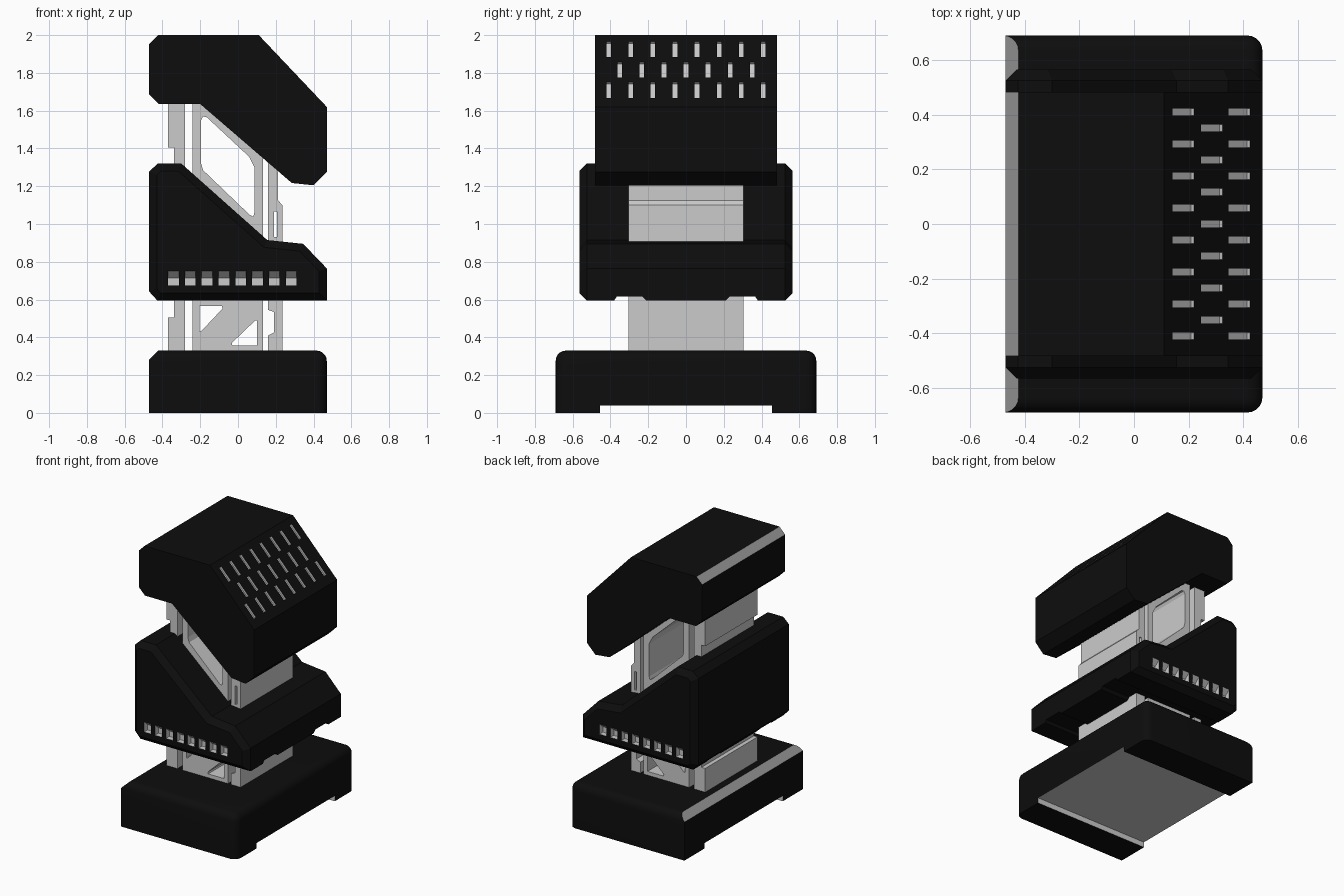
import bpy, bmesh, math
from mathutils import Vector

if "Cube" in bpy.data.objects:
    bpy.data.objects.remove(bpy.data.objects["Cube"])


def material(name, v):
    m = bpy.data.materials.new(name)
    m.diffuse_color = (v, v, v, 1)
    m.use_nodes = True
    m.node_tree.nodes["Principled BSDF"].inputs["Base Color"].default_value = m.diffuse_color
    return m


BLACK = material("shell_black", 0.004)
LIGHT = material("frame_light_grey", 0.60)
MID = material("chamfer_grey", 0.33)
MATS = [BLACK, LIGHT, MID]


def prism(bm, pts, a, b, axis="y", mat=0):
    """Extrude a closed 2D profile: xz along y, or yz along x. Returns the caps."""
    def co(p, t):
        return (p[0], t, p[1]) if axis == "y" else (t, p[0], p[1])
    lo = [bm.verts.new(co(p, a)) for p in pts]
    hi = [bm.verts.new(co(p, b)) for p in pts]
    caps = [bm.faces.new(lo), bm.faces.new(hi)]
    n = len(pts)
    sides = [bm.faces.new((lo[i], lo[(i + 1) % n], hi[(i + 1) % n], hi[i])) for i in range(n)]
    for f in caps + sides:
        f.material_index = mat
    return caps


def rect(x0, x1, z0, z1):
    return [(x0, z0), (x1, z0), (x1, z1), (x0, z1)]


def finish(bm, name):
    bmesh.ops.recalc_face_normals(bm, faces=bm.faces[:])
    me = bpy.data.meshes.new(name)
    bm.to_mesh(me)
    bm.free()
    for m in MATS:
        me.materials.append(m)
    ob = bpy.data.objects.new(name, me)
    bpy.context.collection.objects.link(ob)
    return ob


def activate(ob):
    bpy.ops.object.select_all(action="DESELECT")
    ob.select_set(True)
    bpy.context.view_layer.objects.active = ob


def cut(ob, bm):
    """Subtract the cutter mesh; cut faces keep the cutter's material."""
    tool = finish(bm, "cutter")
    tool.hide_render = True
    mod = ob.modifiers.new("cut", "BOOLEAN")
    mod.operation, mod.solver, mod.object = "DIFFERENCE", "EXACT", tool
    activate(ob)
    bpy.ops.object.modifier_apply(modifier="cut")
    bpy.data.objects.remove(tool, do_unlink=True)


def colour_chamfer(bm):
    """Grey on the sloping strip along the upper left edge."""
    bm.normal_update()
    for f in bm.faces:
        if f.normal.x < -0.6 and f.normal.z > 0.6:
            f.material_index = 2


# Base: block rounded on the top and right, chamfered on the left
bm = bmesh.new()
prism(bm, rect(-0.47, 0.47, 0, 0.33), -0.69, 0.69)
bmesh.ops.recalc_face_normals(bm, faces=bm.faces[:])
edges = []
for e in bm.edges:
    c = (e.verts[0].co + e.verts[1].co) / 2
    right_upright = c.x > 0.4 and abs(c.y) > 0.6 and c.z > 0.1
    top = c.z > 0.3 and c.x > -0.4
    if right_upright or top:
        edges.append(e)
bmesh.ops.bevel(bm, geom=edges, offset=0.055, segments=5, profile=0.5, affect="EDGES")
bmesh.ops.bisect_plane(bm, geom=bm.verts[:] + bm.edges[:] + bm.faces[:],
                       plane_co=Vector((-0.47, 0, 0.283)), plane_no=Vector((-1, 0, 1)),
                       clear_outer=True)
bmesh.ops.holes_fill(bm, edges=[e for e in bm.edges if e.is_boundary], sides=0)
bmesh.ops.recalc_face_normals(bm, faces=bm.faces[:])
colour_chamfer(bm)
base = finish(bm, "base")
# Underside channel
bm = bmesh.new()
prism(bm, rect(-0.455, 0.455, -0.05, 0.04), -0.6, 0.6, "x", 1)
cut(base, bm)
activate(base)
bpy.ops.object.shade_smooth_by_angle(angle=math.radians(30))

# Middle shell: sloped profile with bevelled side faces
bm = bmesh.new()
caps = prism(bm, [(-0.47, 0.642), (-0.427, 0.595), (0.47, 0.595), (0.47, 0.765),
                  (0.345, 0.895), (0.155, 0.915), (-0.30, 1.32), (-0.425, 1.32),
                  (-0.47, 1.278)], -0.565, 0.565)
bmesh.ops.recalc_face_normals(bm, faces=bm.faces[:])
bmesh.ops.bevel(bm, geom=list({e for f in caps for e in f.edges}), offset=0.04,
                segments=1, affect="EDGES")
middle = finish(bm, "middle_shell")
# Slanted side vents and underside notches
bm = bmesh.new()
for s in (-1, 1):
    vent = [(0.58, 0.675), (0.525, 0.675), (0.525, 0.715), (0.565, 0.75), (0.58, 0.763)]
    for i in range(8):
        x = -0.37 + 0.089 * i
        prism(bm, [(s * y, z) for y, z in vent], x, x + 0.057, "x", 1)
    notch = [(0.195, 0.58), (0.23, 0.615), (0.367, 0.615), (0.39, 0.58)]
    prism(bm, [(s * y, z) for y, z in notch], -0.6, 0.6, "x", 0)
cut(middle, bm)

# Top shell: hooded profile
bm = bmesh.new()
prism(bm, [(-0.47, 1.685), (-0.42, 1.635), (-0.20, 1.635), (0.285, 1.217), (0.40, 1.205),
           (0.47, 1.275), (0.47, 1.62), (0.11, 2.0), (-0.423, 2.0), (-0.47, 1.953)],
      -0.483, 0.483)
bmesh.ops.recalc_face_normals(bm, faces=bm.faces[:])
colour_chamfer(bm)
top = finish(bm, "top_shell")
# Staggered slots on the slope
bm = bmesh.new()
d = Vector((0.36, -0.38)).normalized()
n = Vector((-d.y, d.x))
for x, count in ((0.181, 8), (0.284, 7), (0.385, 8)):
    p = Vector((x, 2.0 - (x - 0.11) * 0.38 / 0.36))
    quad = [p - d * 0.057 - n * 0.015, p + d * 0.057 - n * 0.015,
            p + d * 0.057 + n * 0.02, p - d * 0.057 + n * 0.02]
    for i in range(count):
        y = (i - (count - 1) / 2) * 0.117
        prism(bm, quad, y - 0.0125, y + 0.0125, "y", 1)
cut(top, bm)

# Inner frame: left bar, centre core, right bar
D = 0.305


def frame_part(name, profile):
    bm = bmesh.new()
    prism(bm, profile, -D, D, "y", 1)
    return finish(bm, name)


frame_part("frame_left_bar", [
    (-0.37, 0.30), (-0.28, 0.30), (-0.28, 1.68), (-0.37, 1.68),
    (-0.37, 1.405), (-0.34, 1.405), (-0.34, 0.505), (-0.37, 0.505)])

core = frame_part("frame_core", [
    (-0.24, 0.30), (0.132, 0.30), (0.132, 1.40), (-0.19, 1.68), (-0.24, 1.68)])
bm = bmesh.new()
holes = (
    [(-0.195, 1.32), (-0.185, 1.285), (0.06, 1.05), (0.08, 1.038), (0.087, 1.06),
     (0.087, 1.30), (0.06, 1.355), (-0.165, 1.565), (-0.185, 1.57), (-0.195, 1.55)],
    [(-0.205, 0.43), (-0.195, 0.432), (-0.082, 0.552), (-0.085, 0.565), (-0.205, 0.565)],
    [(0.10, 0.49), (0.09, 0.488), (-0.033, 0.37), (-0.03, 0.358), (0.10, 0.358)])
for h in holes:
    prism(bm, h, -0.5, 0.5, "y", 1)
cut(core, bm)

right = frame_part("frame_right_bar", [
    (0.158, 0.30), (0.235, 0.30), (0.235, 1.10), (0.212, 1.125), (0.212, 1.40),
    (0.158, 1.40), (0.158, 0.545), (0.19, 0.535), (0.19, 0.425), (0.158, 0.41)])
bm = bmesh.new()
prism(bm, rect(0.19, 0.207, 0.93, 1.065), -0.5, 0.5, "y", 1)
cut(right, bm)
